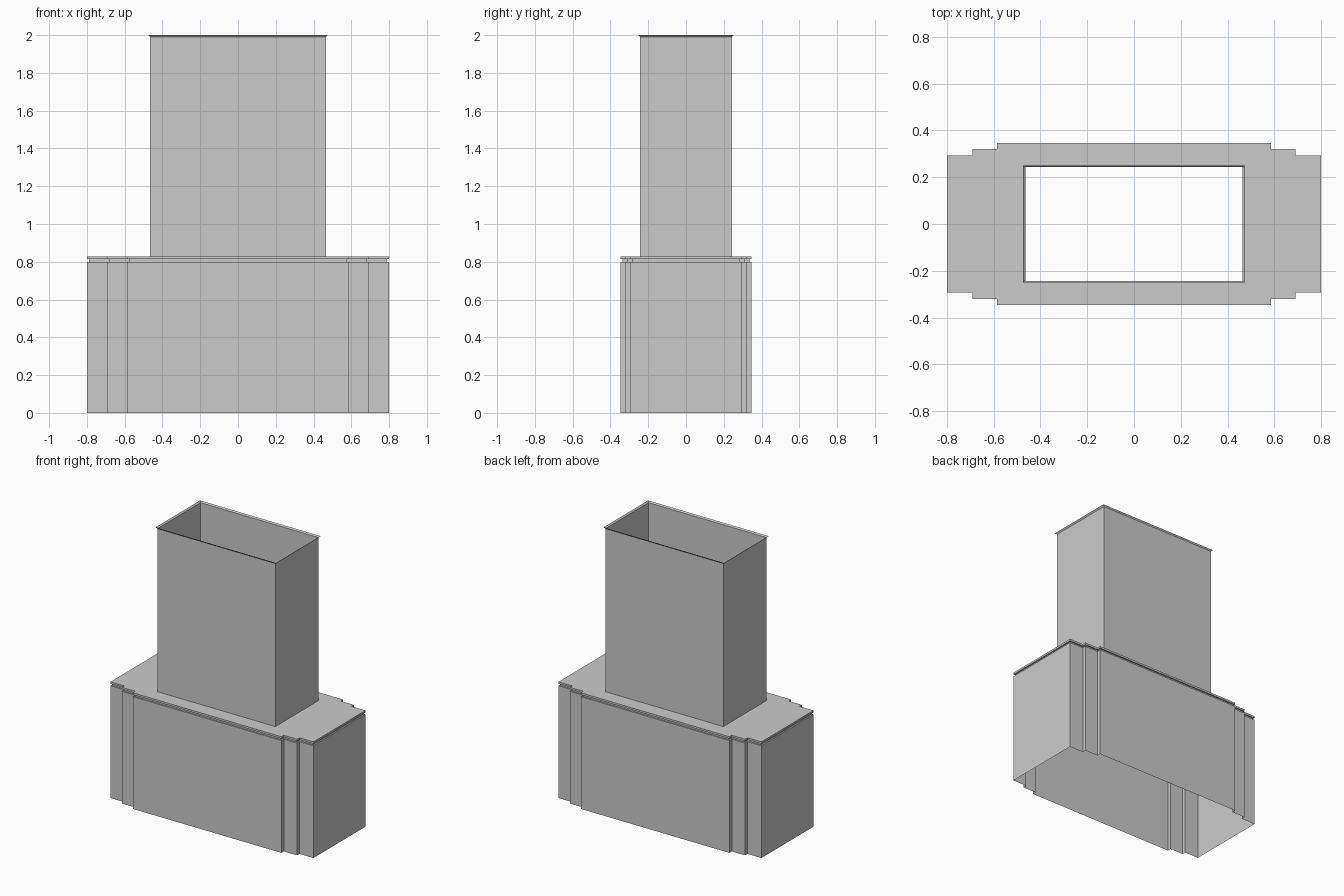
import bpy, bmesh

if "Cube" in bpy.data.objects:
    bpy.data.objects.remove(bpy.data.objects["Cube"])


def stepped(d=0.0):
    # plan outline with two corner steps, inset by d
    q = [(0.8, 0.293), (0.69, 0.293), (0.69, 0.32), (0.585, 0.32), (0.585, 0.347)]
    q = [(x - d, y - d) for x, y in q]
    r = q[::-1]
    return (q + [(-x, y) for x, y in r] + [(-x, -y) for x, y in q]
            + [(x, -y) for x, y in r])


def rect(x, y):
    return [(x, y), (-x, y), (-x, -y), (x, -y)]


def shell(name, rings, hole=None):
    # open skin through a stack of (outline, z) rings, optional top with a hole
    bm = bmesh.new()
    loops = [[bm.verts.new((x, y, z)) for x, y in pts] for pts, z in rings]
    for a, b in zip(loops, loops[1:]):
        n = len(a)
        for i in range(n):
            j = (i + 1) % n
            bm.faces.new((a[i], a[j], b[j], b[i]))
    if hole:
        top = loops[-1]
        z = rings[-1][1]
        inner = [bm.verts.new((x, y, z)) for x, y in hole]
        n, m = len(top), len(top) // 4
        # four polygons, one per side, joined at the hole corners:
        # ring corner indices nearest each hole corner (one per quadrant)
        corners = [m - 1, m, 3 * m - 1, 3 * m]
        for k in range(4):
            i, j = corners[k], corners[(k + 1) % 4]
            run = [top[i]]
            while i != j:
                i = (i + 1) % n
                run.append(top[i])
            bm.faces.new(run + [inner[(k + 1) % 4], inner[k]])
    me = bpy.data.meshes.new(name)
    bm.to_mesh(me)
    bm.free()
    ob = bpy.data.objects.new(name, me)
    bpy.context.collection.objects.link(ob)
    return ob


W, D = 0.465, 0.243

# base walls, recessed groove and cover plate with the flue opening
shell("base_housing",
      [(stepped(), 0), (stepped(), 0.8), (stepped(0.01), 0.8),
       (stepped(0.01), 0.814), (stepped(), 0.814), (stepped(), 0.828)],
      hole=rect(W, D))

# open chimney duct with a small flared lip
shell("chimney_duct",
      [(rect(W, D), 0.828), (rect(W, D), 1.99), (rect(W + 0.01, D + 0.008), 2.0)])
